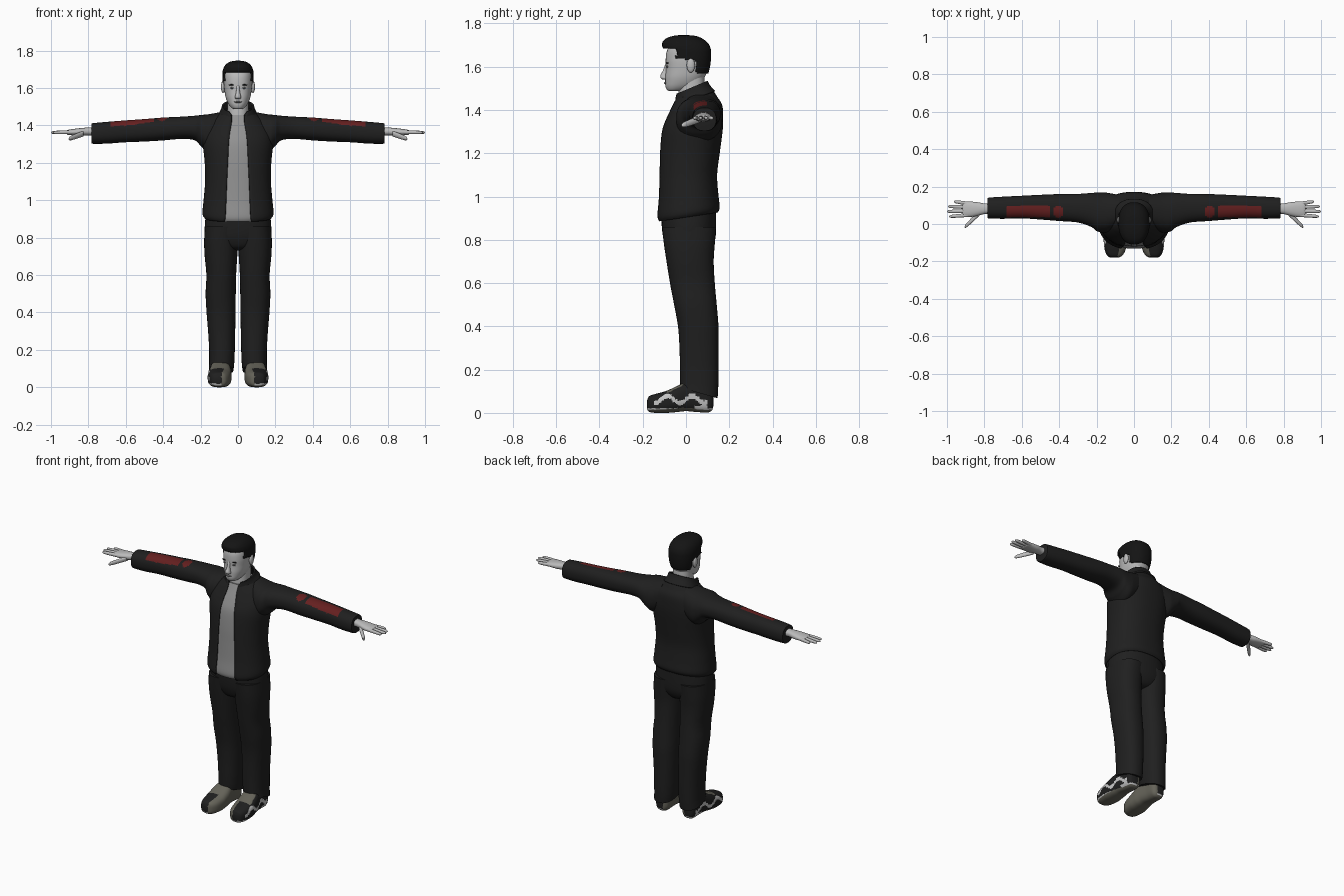
import bpy, bmesh, math
from mathutils import Matrix


def material(name, rgb):
    m = bpy.data.materials.new(name)
    m.diffuse_color = (*rgb, 1)
    return m


CLOTH = material("black cloth", (0.014, 0.014, 0.014))
HAIR = material("black hair", (0.007, 0.007, 0.007))
SKIN = material("pale grey skin", (0.5, 0.5, 0.5))
SHADE = material("lip and eye grey", (0.2, 0.2, 0.2))
SHIRT = material("grey shirt", (0.29, 0.29, 0.29))
RED = material("dark red", (0.13, 0.014, 0.014))
WHITE = material("shoe light grey", (0.55, 0.55, 0.55))
TAN = material("shoe olive grey", (0.13, 0.125, 0.1))


def finish(name, bm, mats, mirror=False, thick=0, angle=50):
    bmesh.ops.recalc_face_normals(bm, faces=bm.faces)
    me = bpy.data.meshes.new(name)
    bm.to_mesh(me)
    bm.free()
    ob = bpy.data.objects.new(name, me)
    bpy.context.collection.objects.link(ob)
    for m in mats:
        me.materials.append(m)
    bpy.ops.object.select_all(action='DESELECT')
    ob.select_set(True)
    bpy.context.view_layer.objects.active = ob
    bpy.ops.object.shade_smooth_by_angle(angle=math.radians(angle))
    if thick:
        s = ob.modifiers.new("thickness", 'SOLIDIFY')
        s.thickness, s.offset = thick, -1
    if mirror:
        ob.modifiers.new("mirror", 'MIRROR')
    return ob


def smooth_rows(rows, steps):
    """Curve through the stations without overshoot."""
    rows = [list(r) + [0] * (7 - len(r)) for r in rows]
    out = []
    for i in range(len(rows) - 1):
        q = [rows[max(i - 1, 0)], rows[i], rows[i + 1], rows[min(i + 2, len(rows) - 1)]]
        for s in range(steps):
            t = s / steps
            row = []
            for a, b, c, d in zip(*q):
                v = 0.5 * (2 * b + (c - a) * t + (2 * a - 5 * b + 4 * c - d) * t * t
                           + (3 * b - a - 3 * c + d) * t ** 3)
                row.append(min(max(v, min(b, c)), max(b, c)))
            out.append(row)
    return out + [rows[-1]]


def loft(name, mats, rows, axis='z', n=40, steps=5, e=2.3, open_front=False,
         rule=None, keep=None, **kw):
    """Stations: position, a0, a1, b0, b1, [half gap at front, tilt]."""
    bm = bmesh.new()
    rings = []
    for p, a0, a1, b0, b1, gap, tilt in smooth_rows(rows, steps):
        ra, rb, ac, bc = (a1 - a0) / 2, (b1 - b0) / 2, (a0 + a1) / 2, (b0 + b1) / 2
        t0 = math.asin((gap / ra) ** (e / 2)) if gap else 0
        ring = []
        for k in range(n):
            t = t0 + (2 * math.pi - 2 * t0) * k / (n - 1 if open_front else n)
            s, c = math.sin(t), -math.cos(t)
            a = ac + ra * math.copysign(abs(s) ** (2 / e), s)
            b = bc + rb * math.copysign(abs(c) ** (2 / e), c)
            q = p + tilt * (b - bc)
            ring.append(bm.verts.new({'z': (a, b, q), 'x': (q, a, b), 'y': (a, q, b)}[axis]))
        rings.append(ring)
    for r, s in zip(rings, rings[1:]):
        for k in range(n - 1 if open_front else n):
            j = (k + 1) % n
            bm.faces.new((r[k], r[j], s[j], s[k]))
    if not open_front:
        bm.faces.new(rings[0])
        bm.faces.new(rings[-1])
    bmesh.ops.recalc_face_normals(bm, faces=bm.faces)
    bm.normal_update()
    if keep:
        bmesh.ops.delete(bm, geom=[f for f in bm.faces if not keep(f.calc_center_median())],
                         context='FACES')
    if rule:
        for f in bm.faces:
            f.material_index = rule(f.calc_center_median(), f.normal)
    return finish(name, bm, mats, **kw)


def ball(name, mat, loc, size, mirror=False):
    bm = bmesh.new()
    bmesh.ops.create_uvsphere(bm, u_segments=20, v_segments=12, radius=1,
                              matrix=Matrix.Translation(loc) @ Matrix.Diagonal((*size, 1)))
    return finish(name, bm, [mat], mirror)


# Jacket body, open at the front, with the shirt just inside it
torso = [(0.905, .178, -.130, .146, .072, .15), (0.93, .190, -.138, .156, .068, .13),
         (1.0, .184, -.131, .150, .064, .05), (1.1, .176, -.127, .144, .060, 0),
         (1.2, .178, -.124, .156, .055, 0), (1.3, .188, -.114, .169, .050, 0),
         (1.36, .184, -.093, .172, .044, 0), (1.42, .150, -.064, .168, .034, 0),
         (1.455, .110, -.048, .148, .034, 0), (1.478, .085, -.044, .122, .036, .2)]
loft("jacket_body", [CLOTH], [(z, -r, r, f, b, g, t) for z, r, f, b, g, t in torso],
     n=64, open_front=True, thick=0.008)
loft("shirt", [SHIRT], [(z, -r + .02, r - .02, f + .006, b - .02, 0, t)
                        for z, r, f, b, g, t in torso[:-1]], n=48)
loft("jacket_collar", [CLOTH], [(1.455, -.106, .106, -.056, .135, .034, .35),
                                (1.48, -.092, .092, -.054, .112, .038, .4),
                                (1.503, -.086, .086, -.054, .1, .05, .42)],
     open_front=True, thick=0.01)


# Sleeves with red panels on the upper front
def sleeve_colour(c, n):
    panel = .45 < c.x < .68 and .036 < c.y < .096
    dot = ((c.x - .405) / .027) ** 2 + ((c.y - .066) / .033) ** 2 < 1
    return 1 if n.z > .15 and (panel or dot) else 0


loft("sleeves", [CLOTH, RED],
     [(.08, -.015, .155, 1.29, 1.474), (.15, -.045, .168, 1.255, 1.461),
      (.195, -.04, .168, 1.285, 1.456), (.23, -.015, .166, 1.32, 1.452),
      (.3, .008, .161, 1.328, 1.447), (.4, .016, .16, 1.32, 1.442),
      (.5, .024, .156, 1.314, 1.434), (.6, .03, .151, 1.31, 1.427),
      (.7, .028, .146, 1.303, 1.419), (.775, .03, .141, 1.302, 1.412),
      (.782, .036, .135, 1.308, 1.406)],
     axis='x', n=72, steps=10, rule=sleeve_colour, mirror=True)

# Hands
loft("palms", [SKIN], [(.76, .055, .112, 1.345, 1.39), (.8, .053, .11, 1.347, 1.389),
                       (.84, .043, .117, 1.345, 1.386), (.88, .037, .12, 1.347, 1.381),
                       (.91, .039, .12, 1.35, 1.376), (.918, .05, .11, 1.356, 1.37)],
     axis='x', n=24, mirror=True)


def finger(name, a, b, r):
    rows = []
    for f, k in ((0, 1), (.5, .95), (.85, .8), (.96, .55), (1, .2)):
        x, y, z = (p + (q - p) * f for p, q in zip(a, b))
        rows.append((x, y - r * k, y + r * k, z - r * k, z + r * k))
    loft(name, [SKIN], rows, axis='x', n=14, steps=3, mirror=True)


for name, y0, y1, tip in (("index_fingers", .048, .04, .988), ("middle_fingers", .069, .067, 1.0),
                          ("ring_fingers", .09, .094, .994), ("little_fingers", .109, .12, .962)):
    finger(name, (.885, y0, 1.364), (tip, y1, 1.362), .0105)
finger("thumbs", (.825, .06, 1.357), (.905, -.016, 1.328), .015)

# Trousers
loft("trouser_hips", [CLOTH], [(.73, -.03, .03, -.02, .06), (.745, -.09, .09, -.075, .105),
                               (.79, -.165, .165, -.1, .132), (.85, -.178, .178, -.111, .139),
                               (.94, -.17, .17, -.115, .138)])
loft("trouser_legs", [CLOTH],
     [(.092, .024, .156, -.026, .146, 0, -.28), (.13, .02, .154, -.027, .149, 0, -.15),
      (.2, .017, .154, -.028, .15), (.3, .015, .16, -.03, .15), (.4, .013, .168, -.037, .15),
      (.5, .012, .173, -.055, .142), (.6, .01, .169, -.074, .133), (.7, .004, .178, -.09, .128),
      (.78, .0, .181, -.102, .133), (.86, -.01, .176, -.111, .139)], mirror=True)


# Shoes: olive inner side, black and light grey outer side
def shoe_colour(c, n):
    if n.x < -.15 or n.z < -.6 or (c.y > -.09 and c.z > .095 and n.x < .6):
        return 2
    wave = .062 + .016 * math.sin(c.y * 55)
    sole = c.z < .022 + (.012 if abs(c.y - .07) < .03 else 0)
    return 1 if sole or (abs(c.z - wave) < .011 and -.15 < c.y < .1) else 0


loft("shoes", [CLOTH, WHITE, TAN],
     [(-.18, .085, .125, .018, .058), (-.17, .064, .142, .005, .077), (-.14, .046, .156, 0, .088),
      (-.09, .036, .162, 0, .102), (-.04, .035, .158, .004, .125), (.0, .04, .15, .008, .142),
      (.05, .046, .142, .004, .15), (.1, .048, .138, .002, .14), (.12, .06, .127, .012, .11),
      (.126, .075, .11, .03, .08)],
     axis='y', n=72, steps=9, e=2.8, rule=shoe_colour, mirror=True)

# Neck and head
loft("neck", [SKIN], [(1.41, -.065, .065, -.035, .1), (1.46, -.057, .057, -.036, .09),
                      (1.56, -.056, .056, -.03, .085)])
loft("head", [SKIN],
     [(1.487, -.018, .018, -.076, -.03), (1.493, -.034, .034, -.088, .0),
      (1.515, -.052, .052, -.096, .055), (1.55, -.066, .066, -.096, .085),
      (1.59, -.073, .073, -.093, .103), (1.63, -.077, .077, -.094, .108),
      (1.67, -.077, .077, -.089, .107), (1.71, -.064, .064, -.068, .09),
      (1.732, -.03, .03, -.03, .045)])
loft("nose", [SKIN], [(1.54, -.01, .01, -.106, -.085), (1.547, -.017, .017, -.117, -.08),
                      (1.558, -.015, .015, -.119, -.08), (1.58, -.01, .01, -.108, -.08),
                      (1.605, -.008, .008, -.098, -.08), (1.62, -.006, .006, -.092, -.08)], n=20)
ball("ears", SKIN, (.08, .022, 1.606), (.011, .019, .033), True)
ball("eyes", SHADE, (.031, -.086, 1.6), (.012, .005, .005), True)
ball("brows", HAIR, (.033, -.0865, 1.617), (.019, .006, .0035), True)
ball("lips", SHADE, (0, -.095, 1.525), (.022, .006, .005))


# Hair: a shell over the skull, trimmed along the hairline
def hairline(c):
    if c.y < -.045:
        return c.z > 1.682
    if c.y < .0:
        return c.z > 1.64
    if c.y < .045:
        return c.z > 1.632
    return c.z > 1.572 - .1 * (c.y - .045)


loft("hair", [HAIR],
     [(1.55, -.07, .07, -.09, .096), (1.59, -.078, .078, -.09, .109), (1.63, -.083, .083, -.092, .115),
      (1.67, -.084, .084, -.098, .116), (1.695, -.081, .081, -.11, .11), (1.715, -.073, .073, -.108, .096),
      (1.732, -.058, .058, -.09, .072), (1.742, -.038, .038, -.06, .045), (1.746, -.012, .012, -.03, .01)],
     n=56, steps=6, keep=hairline, thick=0.012)
